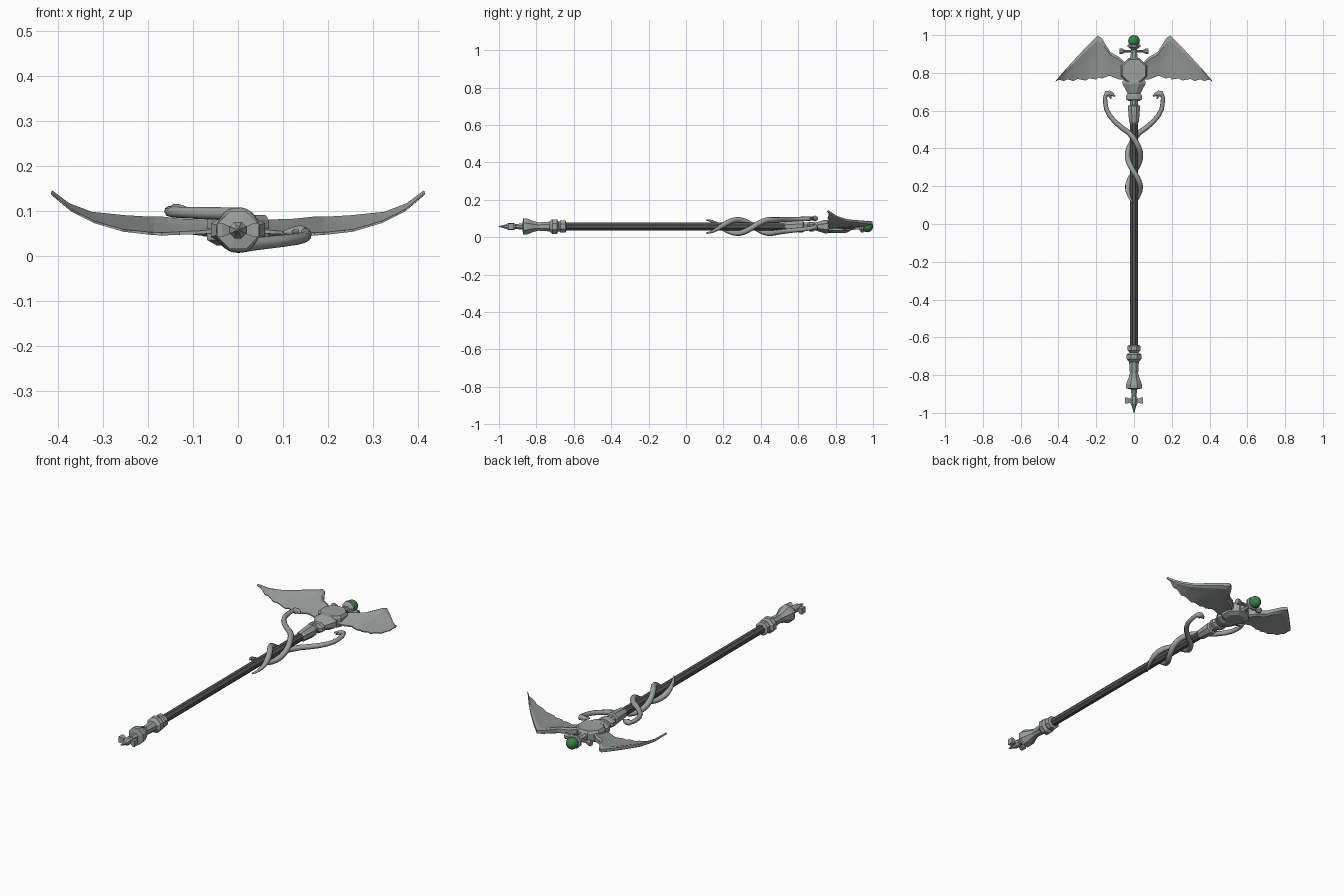
import bpy, bmesh, math
from mathutils import Vector

if "Cube" in bpy.data.objects:
    bpy.data.objects.remove(bpy.data.objects["Cube"])

AXIS_Z = 0.057  # height of the staff's centre line


def material(name, rgb):
    m = bpy.data.materials.new(name)
    m.use_nodes = True
    m.diffuse_color = (*rgb, 1)
    m.node_tree.nodes["Principled BSDF"].inputs["Base Color"].default_value = (*rgb, 1)
    return m


SILVER = material("silver", (0.33, 0.35, 0.34))
DARK = material("dark metal", (0.09, 0.09, 0.09))
GREEN = material("green gem", (0.04, 0.22, 0.07))


def finish(name, bm, mat):
    bmesh.ops.recalc_face_normals(bm, faces=bm.faces)
    me = bpy.data.meshes.new(name)
    bm.to_mesh(me)
    bm.free()
    me.materials.append(mat)
    ob = bpy.data.objects.new(name, me)
    bpy.context.scene.collection.objects.link(ob)
    return ob


def loft(name, rings, mat):
    """Skin closed rings of points and cap both ends."""
    bm = bmesh.new()
    vs = [[bm.verts.new(p) for p in ring] for ring in rings]
    n = len(vs[0])
    for a, b in zip(vs, vs[1:]):
        for i in range(n):
            j = (i + 1) % n
            bm.faces.new((a[i], a[j], b[j], b[i]))
    bm.faces.new(vs[0])
    bm.faces.new(vs[-1])
    return finish(name, bm, mat)


def turned(name, profile, mat=SILVER, axis="y", y=0.0, sides=8, flat=1.0):
    """Turn (position, radius) pairs about an axis."""
    rings = []
    for t, r in profile:
        ring = []
        for k in range(sides):
            a = math.tau * (k + 0.5) / sides
            c, s = r * math.cos(a), r * math.sin(a)
            p = {"y": (c, t, s * flat), "x": (t, y + c, s * flat), "z": (c, y + s, t)}[axis]
            ring.append((p[0], p[1], p[2] + AXIS_Z))
        rings.append(ring)
    return loft(name, rings, mat)


# Shaft and its upper collar
turned("shaft", [(-0.66, 0.022), (0.56, 0.022)], DARK)
turned("upper_collar", [(0.53, 0.022), (0.54, 0.028), (0.61, 0.034), (0.625, 0.034),
                        (0.63, 0.024), (0.66, 0.024)])

# Base grip, pommel and spike
turned("base_collar", [(-0.64, 0.024), (-0.645, 0.036), (-0.67, 0.036), (-0.68, 0.026),
                       (-0.69, 0.042), (-0.715, 0.042), (-0.73, 0.028), (-0.79, 0.024),
                       (-0.81, 0.03)])
turned("pommel", [(-0.80, 0.024), (-0.83, 0.038), (-0.85, 0.046), (-0.87, 0.046),
                  (-0.875, 0.018), (-0.91, 0.014), (-0.92, 0.02), (-0.95, 0.02),
                  (-0.965, 0.012), (-1.0, 0.002)])
turned("base_crossbar", [(-0.047, 0.022), (-0.035, 0.022), (-0.02, 0.013), (0.02, 0.013),
                         (0.035, 0.022), (0.047, 0.022)], axis="x", y=-0.935, sides=4)

# Head: socket, medallion, neck, crossbar and gem
turned("head_socket", [(0.65, 0.03), (0.66, 0.046), (0.68, 0.046), (0.69, 0.036),
                       (0.74, 0.065), (0.755, 0.065), (0.78, 0.05)], flat=0.6)
turned("medallion", [(-0.034, 0.052), (-0.022, 0.074), (0.022, 0.074), (0.034, 0.066)],
       axis="z", y=0.81)
turned("neck", [(0.86, 0.035), (0.885, 0.02), (0.925, 0.016), (0.938, 0.036), (0.948, 0.036),
                (0.955, 0.015)])
turned("head_crossbar", [(-0.077, 0.016), (-0.062, 0.016), (-0.05, 0.008), (0.05, 0.008),
                         (0.062, 0.016), (0.077, 0.016)], axis="x", y=0.915)
bm = bmesh.new()
bmesh.ops.create_uvsphere(bm, u_segments=16, v_segments=10, radius=0.031)
bmesh.ops.translate(bm, verts=bm.verts, vec=(0, 0.969, AXIS_Z))
gem = finish("gem", bm, GREEN)
gem.data.shade_smooth()


# Wings: stations of leading x, y, z and trailing x, y, z
WING = [
    (0.05, 0.855, 0.062, 0.05, 0.765, 0.055),
    (0.08, 0.885, 0.064, 0.08, 0.765, 0.052),
    (0.125, 0.91, 0.068, 0.13, 0.785, 0.05),
    (0.172, 0.985, 0.076, 0.17, 0.77, 0.048),
    (0.192, 0.997, 0.077, 0.2, 0.765, 0.05),
    (0.25, 0.94, 0.082, 0.255, 0.76, 0.056),
    (0.325, 0.86, 0.09, 0.32, 0.757, 0.075),
    (0.375, 0.805, 0.11, 0.37, 0.757, 0.1),
    (0.413, 0.76, 0.14, 0.415, 0.754, 0.138),
]


def wing(name, side):
    steps = 3
    stations = []
    for a, b in zip(WING, WING[1:]):
        stations += [Vector(a).lerp(Vector(b), k / steps) for k in range(steps)]
    stations.append(Vector(WING[-1]))
    rings = []
    for i, s in enumerate(stations):
        lead, trail = Vector(s[:3]), Vector(s[3:])
        # feather tips notch the trailing edge outside the wrist
        if 9 < i < len(stations) - 1:
            trail.y += 0.014 * (i % steps) / steps
        taper = 1 - 0.75 * i / (len(stations) - 1)
        top, low = [], []
        for f, thick in ((0, 0.011), (0.12, 0.019), (0.45, 0.011), (1, 0.003)):
            p = lead.lerp(trail, f)
            h = Vector((0, 0, thick * taper + 0.001))
            top.append(p + h)
            low.append(p - h)
        rings.append([(side * p.x, p.y, p.z) for p in top + low[::-1]])
    return loft(name, rings, SILVER)


wing("left_wing", 1)
wing("right_wing", -1)


def tube(name, points, depth=0.015):
    """Tapered round tube through (x, y, z, radius factor) points."""
    cu = bpy.data.curves.new(name, "CURVE")
    cu.dimensions = "3D"
    cu.bevel_depth = depth
    cu.bevel_resolution = 2
    cu.use_fill_caps = True
    sp = cu.splines.new("POLY")
    sp.points.add(len(points) - 1)
    for pt, (x, y, z, r) in zip(sp.points, points):
        pt.co = (x, y, z, 1)
        pt.radius = r
    tmp = bpy.data.objects.new(name + "_path", cu)
    bpy.context.scene.collection.objects.link(tmp)
    dg = bpy.context.evaluated_depsgraph_get()
    me = bpy.data.meshes.new_from_object(tmp.evaluated_get(dg))
    bpy.data.objects.remove(tmp)
    me.name = name
    me.materials.clear()
    me.materials.append(SILVER)
    ob = bpy.data.objects.new(name, me)
    bpy.context.scene.collection.objects.link(ob)


# Serpents: a half-turn out of step around the shaft, then bowing outwards
def serpent(name, side, up, neck_z):
    pts = []
    count = 22
    for k in range(count + 1):
        y = 0.11 + 0.35 * k / count
        a = math.pi * (y - 0.45) / 0.175
        pts.append((side * 0.034 * math.sin(a), y, AXIS_Z + up * 0.036 * math.cos(a),
                    min(1, 0.25 + k / 8)))
    bow = [(0.03, 0.485), (0.065, 0.51), (0.1, 0.54), (0.13, 0.575), (0.147, 0.61),
           (0.152, 0.645), (0.153, 0.668), (0.148, 0.686)]
    start_z = pts[-1][2]
    for i, (x, y) in enumerate(bow):
        f = (i + 1) / len(bow)
        pts.append((side * x, y, start_z + (neck_z - start_z) * f, 1 - 0.3 * f))
    tube(name + "_body", pts)
    # head with open jaws curling inwards
    head = [(0.15, 0.68, 0.7), (0.143, 0.69, 1.05), (0.13, 0.692, 0.95)]
    jaws = {"upper_jaw": [(0.118, 0.688, 0.7), (0.1, 0.676, 0.2)],
            "lower_jaw": [(0.128, 0.678, 0.5), (0.12, 0.662, 0.2)]}
    for jaw, tip in jaws.items():
        tube(name + "_" + jaw, [(side * x, y, neck_z, r) for x, y, r in head + tip])


serpent("right_serpent", -1, 1, 0.1)
serpent("left_serpent", 1, -1, 0.052)
